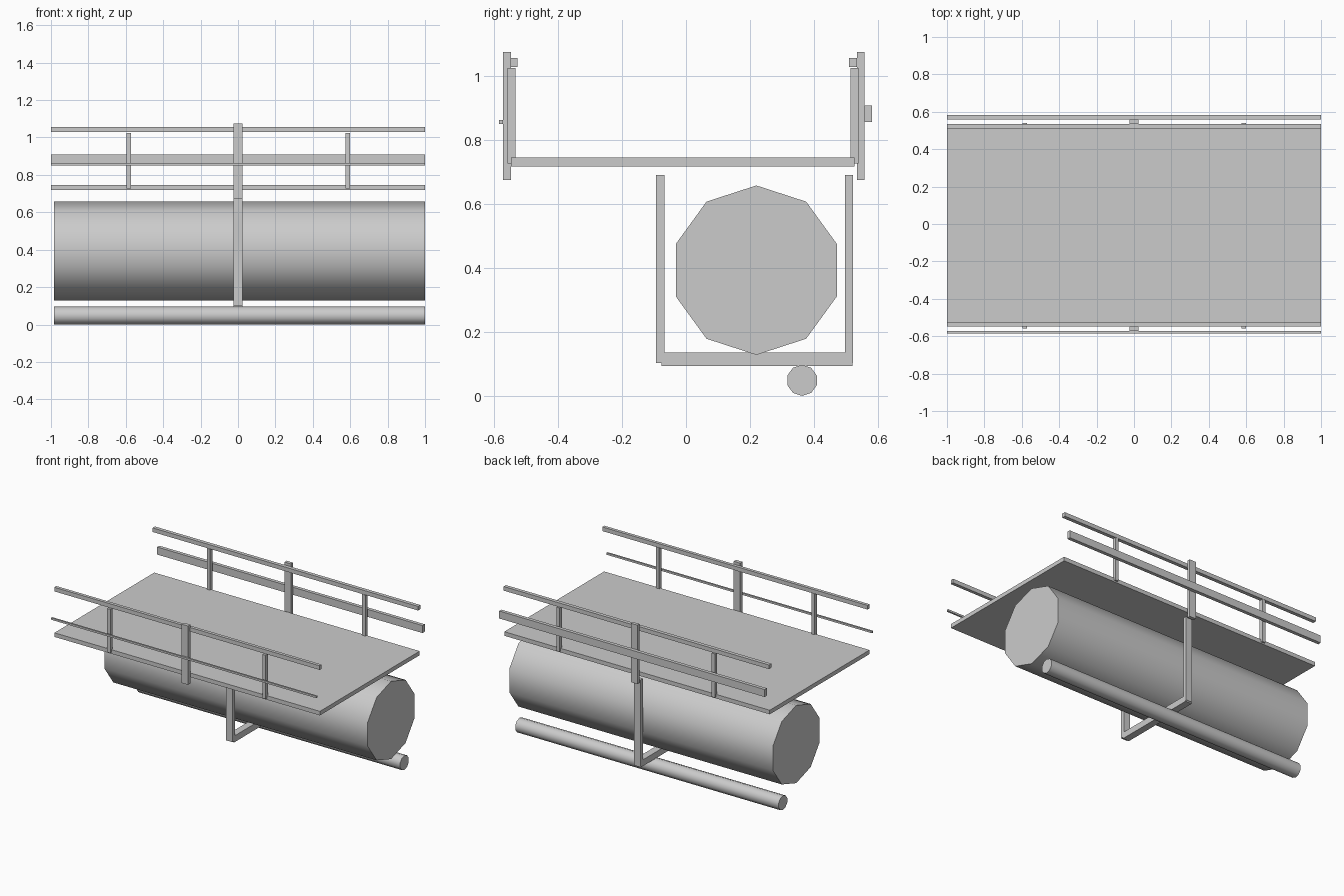
import bpy
import math

if "Cube" in bpy.data.objects:
    bpy.data.objects.remove(bpy.data.objects["Cube"])


def box(name, x, y, z):
    """Box from (min, max) ranges on each axis."""
    bpy.ops.mesh.primitive_cube_add(size=1, location=[sum(r) / 2 for r in (x, y, z)])
    ob = bpy.context.object
    ob.name = name
    ob.scale = [r[1] - r[0] for r in (x, y, z)]
    bpy.ops.object.transform_apply(location=False, rotation=False, scale=True)
    return ob


def pipe(name, y, z, radius, x0, x1):
    """Ten-sided smooth pipe along x with a corner pointing up."""
    bpy.ops.mesh.primitive_cylinder_add(vertices=10, radius=radius, depth=x1 - x0)
    ob = bpy.context.object
    ob.name = name
    # spin so that a vertex lies on the vertical axis, then lay along x
    ob.rotation_euler = (0, math.pi / 2, 0)
    for v in ob.data.vertices:
        a = math.pi / 2
        px, py = v.co.x, v.co.y
        v.co.x = px * math.cos(a) - py * math.sin(a)
        v.co.y = px * math.sin(a) + py * math.cos(a)
    top = max(ob.data.vertices, key=lambda v: abs(v.co.x))
    if abs(abs(top.co.x) - radius) > 1e-4:
        for v in ob.data.vertices:
            v.co.x, v.co.y = v.co.y, -v.co.x
    ob.location = ((x0 + x1) / 2, y, z)
    bpy.ops.object.transform_apply(location=False, rotation=True, scale=True)
    bpy.ops.object.shade_smooth_by_angle(angle=math.radians(40))
    return ob


LONG = (-1, 1)
MID = (-0.024, 0.024)

# Walkway deck
box("deck", LONG, (-0.547, 0.527), (0.718, 0.746))

# Railings: top rail, thin posts, central post and outer rail on each side
sides = {
    "front": dict(rail=(-0.549, -0.527), post=(-0.559, -0.534),
                  main=(-0.573, -0.548), outer=(-0.585, -0.573), oz=(0.850, 0.863)),
    "back": dict(rail=(0.510, 0.535), post=(0.514, 0.539),
                 main=(0.535, 0.558), outer=(0.558, 0.582), oz=(0.857, 0.908)),
}
for side, s in sides.items():
    box(side + "_top_rail", LONG, s["rail"], (1.029, 1.057))
    box(side + "_centre_post", MID, s["main"], (0.675, 1.076))
    box(side + "_outer_rail", LONG, s["outer"], s["oz"])
    for label, x in (("left", -0.583), ("right", 0.588)):
        box(f"{side}_{label}_post", (x - 0.012, x + 0.012), s["post"], (0.727, 1.025))

# Large and small pipes under the deck
pipe("main_pipe", 0.22, 0.393, 0.265, -0.985, 1.0)
pipe("small_pipe", 0.363, 0.0485, 0.0485, -0.985, 1.0)

# U-shaped hanger around the large pipe
box("hanger_front_leg", MID, (-0.094, -0.068), (0.102, 0.690))
box("hanger_back_leg", MID, (0.498, 0.523), (0.102, 0.690))
box("hanger_base", MID, (-0.076, 0.520), (0.093, 0.136))
